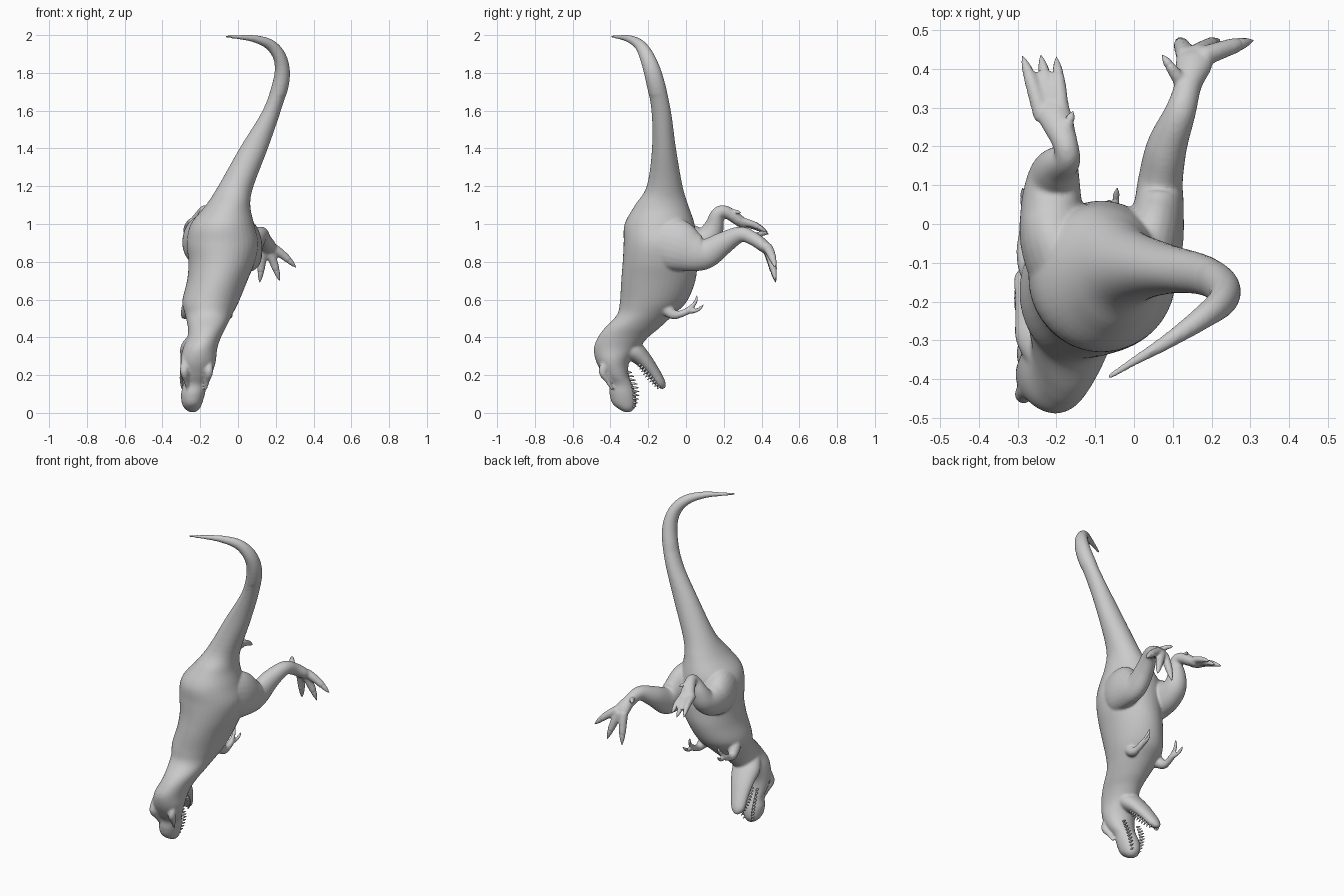
import bpy, bmesh, math
from mathutils import Vector


def spline(secs, sub):
    """Catmull-Rom interpolation of section tuples."""
    vs = [Vector(s) for s in secs]
    out = []
    for i in range(len(vs) - 1):
        p0, p1, p2, p3 = vs[max(i - 1, 0)], vs[i], vs[i + 1], vs[min(i + 2, len(vs) - 1)]
        for k in range(sub):
            t = k / sub
            out.append(0.5 * (2 * p1 + (p2 - p0) * t + (2 * p0 - 5 * p1 + 4 * p2 - p3) * t * t
                              + (3 * p1 - p0 - 3 * p2 + p3) * t ** 3))
    return out + [vs[-1]]


def loft(name, secs, sides=24, sub=5, flat_below=None):
    """Skin through (x, y, z, half width, half depth); rings lie level below a given z."""
    pts = spline(secs, sub)
    bm = bmesh.new()
    rings = []
    for i, p in enumerate(pts):
        c = Vector(p[:3])
        t = (Vector(pts[min(i + 1, len(pts) - 1)][:3]) - Vector(pts[max(i - 1, 0)][:3])).normalized()
        if flat_below is not None and c.z < flat_below:
            t = Vector((0, 0, 1))
        u = (Vector((1, 0, 0)) - t * t.x).normalized()
        v = t.cross(u)
        a, b = max(p[3], .0015), max(p[4], .0015)
        rings.append([bm.verts.new(c + u * a * math.cos(2 * math.pi * k / sides)
                                   + v * b * math.sin(2 * math.pi * k / sides)) for k in range(sides)])
    for r, s in zip(rings, rings[1:]):
        for k in range(sides):
            bm.faces.new((r[k], r[(k + 1) % sides], s[(k + 1) % sides], s[k]))
    bm.faces.new(rings[0][::-1])
    bm.faces.new(rings[-1])
    bmesh.ops.recalc_face_normals(bm, faces=bm.faces)
    me = bpy.data.meshes.new(name)
    bm.to_mesh(me)
    bm.free()
    me.shade_smooth()
    ob = bpy.data.objects.new(name, me)
    bpy.context.collection.objects.link(ob)
    return ob


def tube(name, pts, **kw):
    return loft(name, [(*p, p[3]) for p in pts], **kw)


def join(name, obs):
    bpy.ops.object.select_all(action='DESELECT')
    for o in obs:
        o.select_set(True)
    bpy.context.view_layer.objects.active = obs[0]
    bpy.ops.object.join()
    obs[0].name = name
    return obs[0]


skin, claws = [], []

# Snout, head, neck, trunk and tail: level sections given as z, x range, y range
body = [(.004, -.255, -.225, -.325, -.295), (.02, -.28, -.205, -.355, -.275), (.05, -.297, -.19, -.39, -.263),
        (.10, -.302, -.175, -.405, -.266), (.15, -.292, -.165, -.408, -.283), (.20, -.30, -.14, -.438, -.303),
        (.27, -.305, -.118, -.475, -.30), (.34, -.292, -.11, -.488, -.25), (.40, -.268, -.09, -.466, -.20),
        (.45, -.265, -.065, -.43, -.14), (.52, -.28, -.03, -.365, -.065), (.59, -.295, .005, -.35, .005),
        (.70, -.27, .05, -.343, .05), (.80, -.262, .09, -.335, .06), (.90, -.272, .108, -.33, .055),
        (1.0, -.25, .085, -.325, .045), (1.1, -.17, .065, -.27, .012), (1.2, -.105, .082, -.208, -.018),
        (1.4, .008, .158, -.18, -.053), (1.6, .13, .227, -.183, -.08)]
secs = [((l + r) / 2, (f + b) / 2, z, (r - l) / 2, (b - f) / 2) for z, l, r, f, b in body]
secs += [(.23, -.165, 1.76, .043, .048), (.226, -.2, 1.87, .036, .041), (.175, -.242, 1.945, .03, .03),
         (.09, -.30, 1.98, .02, .02), (-.01, -.36, 1.99, .011, .011), (-.066, -.395, 1.992, .007, .007)]
skin.append(loft("body", secs, sides=40, flat_below=1.68))

# Open lower jaw
skin.append(loft("lower_jaw", [(-.205, -.36, .39, .06, .05), (-.22, -.29, .34, .085, .058), (-.235, -.228, .285, .072, .045),
                               (-.252, -.178, .222, .056, .036), (-.265, -.145, .172, .046, .031),
                               (-.27, -.128, .148, .035, .024), (-.273, -.115, .13, .012, .01)]))
# Brow ridges and eyes
eyes = []
for s in (-1, 1):
    x = -.219 + s * .06
    skin.append(tube("brow", [(x, -.415, .31, .012), (x + s * .004, -.43, .26, .021),
                              (x + s * .005, -.44, .215, .022), (x - s * .004, -.415, .17, .014),
                              (x - s * .012, -.39, .12, .006)]))
    eyes.append(tube("eye", [(x + s * .014, -.405, .245, .002), (x + s * .014, -.405, .238, .009),
                             (x + s * .014, -.405, .226, .009), (x + s * .014, -.405, .219, .002)], sides=12))
join("eyes", eyes)

# Legs: thigh, shin and long foot
skin.append(loft("right_leg", [(-.03, -.24, .94, .04, .05), (-.005, -.17, .92, .09, .115), (.043, -.06, .89, .082, .14),
                               (.063, .04, .85, .066, .105), (.068, .11, .845, .058, .08), (.085, .2, .90, .052, .06),
                               (.12, .29, .945, .04, .042), (.14, .36, .92, .035, .036),
                               (.155, .415, .88, .048, .033), (.16, .44, .85, .03, .02)]))
skin.append(loft("left_leg", [(-.11, -.24, .94, .04, .05), (-.15, -.17, .93, .09, .11), (-.203, -.06, .91, .087, .13),
                              (-.212, .04, .90, .08, .1), (-.207, .115, .925, .068, .072), (-.195, .148, .985, .053, .053),
                              (-.172, .168, 1.055, .035, .035), (-.178, .21, 1.064, .033, .033),
                              (-.205, .28, 1.02, .044, .03), (-.22, .31, .995, .036, .022)]))


def toe(start, tip, r, bend):
    """Padded toe ending in a curved claw."""
    a, b = Vector(start), Vector(tip)
    at = lambda f: a.lerp(b, f) + Vector(bend) * math.sin(math.pi * f)
    skin.append(tube("toe", [(*at(f), r * k) for f, k in ((0, 1), (.25, .95), (.5, .85), (.68, .75), (.76, .5))]))
    claws.append(tube("claw", [(*at(f), r * k) for f, k in ((.6, .6), (.75, .6), (.9, .35), (1, .03))], sides=10))


for start, tip in (((.175, .43, .88), (.307, .473, .77)), ((.16, .435, .87), (.22, .473, .70)),
                   ((.135, .43, .87), (.115, .475, .69))):
    toe(start, tip, .026, (0, .002, .008))
for start, tip in (((-.235, .27, 1.015), (-.287, .432, .955)), ((-.21, .27, 1.01), (-.24, .435, .945)),
                   ((-.185, .26, 1.02), (-.20, .43, .955))):
    toe(start, tip, .022, (0, .006, .012))
toe((.125, .36, .93), (.073, .435, .95), .018, (0, 0, .008))
toe((-.185, .22, 1.05), (-.157, .29, 1.06), .018, (0, 0, .008))

# Small arms with two-fingered hands
for s in (-1, 1):
    x = -.165 + s * .112
    skin.append(tube("arm", [(x - s * .04, -.17, .59, .03), (x - s * .018, -.115, .56, .038), (x, -.07, .522, .027),
                             (x + s * .002, -.03, .523, .019), (x, .01, .54, .018), (x, .028, .55, .011)]))
    toe((x, .01, .538), (x + s * .01, .092, .572), .013, (0, .006, -.012))
    toe((x, .01, .548), (x - s * .014, .058, .62), .013, (0, .012, -.004))

# Blend the skin parts into one smooth surface
hide = join("dinosaur_skin", skin)
m = hide.modifiers.new("blend", 'REMESH')
m.mode, m.voxel_size, m.use_smooth_shade = 'VOXEL', .0065, True
m = hide.modifiers.new("soften", 'SMOOTH')
m.factor, m.iterations = .5, 8
join("claws", claws)

# Teeth along both jaws
teeth = []


def tooth(p, d, n):
    p, d = Vector(p), Vector(d).normalized()
    teeth.append(tube("tooth", [(*(p + d * n * f), r) for f, r in ((-.5, .006), (.3, .0055), (1, .0008))], sides=8, sub=2))


for s in (-1, 1):
    for i in range(10):
        f = i / 9
        tooth((-.232 - .012 * f + s * (.052 - .025 * f * f), -.303 + .033 * math.sin(f * 2.4), .215 - .18 * f),
              (s * .15, 1, -.1), .018 + .007 * math.sin(f * 3.1))
        tooth((-.238 - .032 * f + s * (.056 - .03 * f * f), -.245 + .102 * f, .255 - .118 * f),
              (s * .1, -.74, -.67), .014 + .008 * math.sin(f * 3.1))
join("teeth", teeth)
